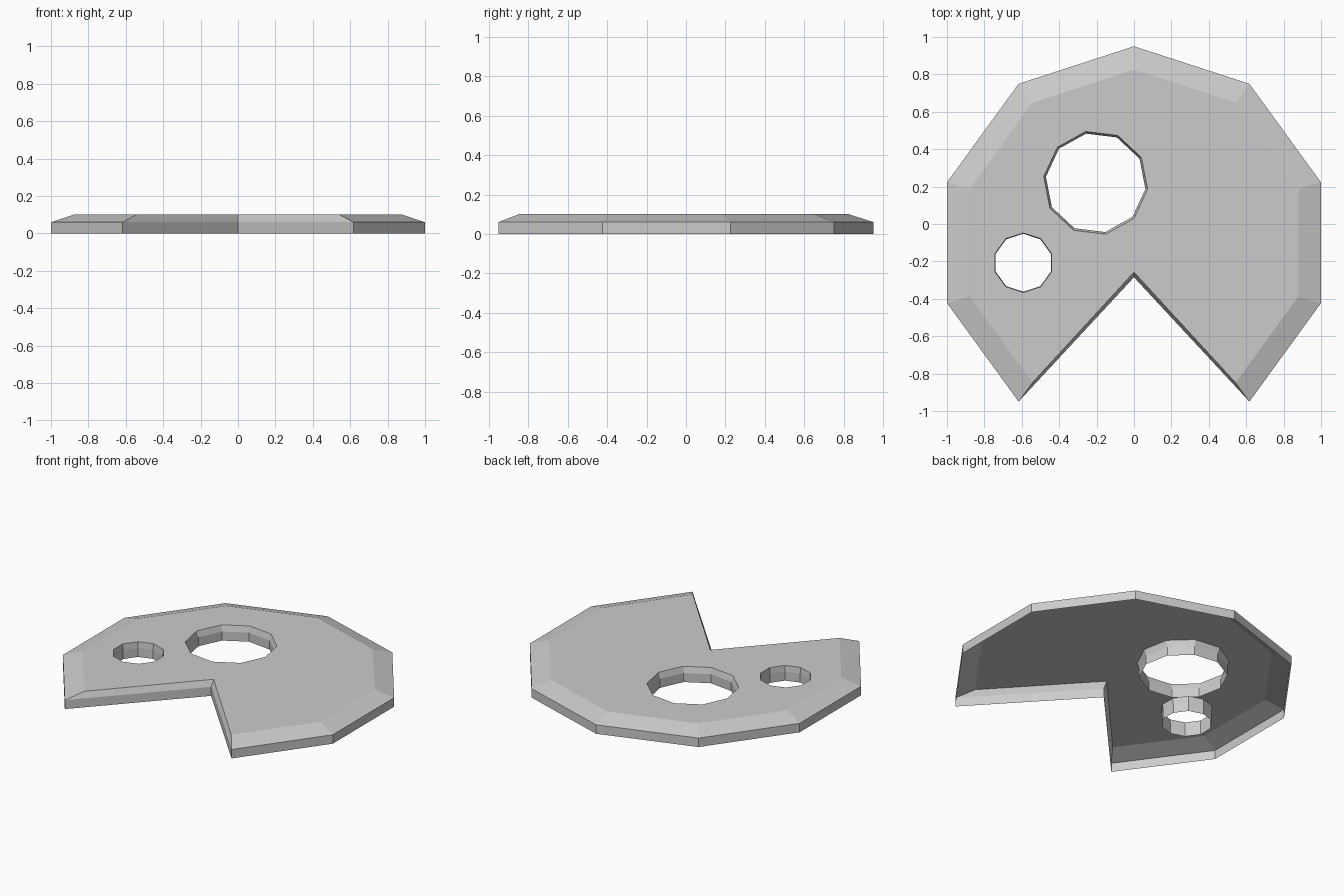
import bpy, bmesh
from math import sin, cos, pi, radians

if "Cube" in bpy.data.objects:
    bpy.data.objects.remove(bpy.data.objects["Cube"])

WALL_Z, TOP_Z, SIDES = 0.06, 0.10, 10


def ring(cx, cy, r, start, direction=1):
    """Points of a regular ten-sided loop."""
    return [(cx + r * cos(start + direction * 2 * pi * i / SIDES),
             cy + r * sin(start + direction * 2 * pi * i / SIDES)) for i in range(SIDES)]


def add_rim(bm, low, high):
    """Upright wall plus sloped edge; returns the edges of the top loop."""
    loops = [[bm.verts.new((x, y, z)) for x, y in pts]
             for pts, z in ((low, 0), (low, WALL_Z), (high, TOP_Z))]
    n = len(low)
    for a, b in zip(loops, loops[1:]):
        for i in range(n):
            j = (i + 1) % n
            bm.faces.new((a[i], a[j], b[j], b[i]))
    top = loops[-1]
    return [bm.edges.get((top[i], top[(i + 1) % n])) for i in range(n)]


bm = bmesh.new()

# Outer rim: decagon with its front corner pushed in to form the notch
outer = ring(0, -0.10, 1.05, pi / 2)
inner = ring(0, -0.10, 0.925, pi / 2)
outer[5] = (0, -0.285)
inner[5] = (0, -0.257)
edges = add_rim(bm, outer, inner)

# Two ten-sided holes, wound the other way so their walls face inwards
for cx, cy, r, bevel, start in ((-0.205, 0.22, 0.268, 0.012, radians(-7)),
                                (-0.592, -0.207, 0.155, 0.004, pi / 2)):
    edges += add_rim(bm, ring(cx, cy, r, start, -1), ring(cx, cy, r + bevel, start, -1))

# Flat top between the rims; the underside stays open
fill = bmesh.ops.triangle_fill(bm, edges=edges, use_beauty=True, use_dissolve=False)
for f in fill["geom"]:
    if isinstance(f, bmesh.types.BMFace):
        f.normal_update()
        if f.normal.z < 0:
            f.normal_flip()

mesh = bpy.data.meshes.new("notched_plate")
bm.to_mesh(mesh)
bm.free()
plate = bpy.data.objects.new("notched_plate", mesh)
bpy.context.collection.objects.link(plate)
